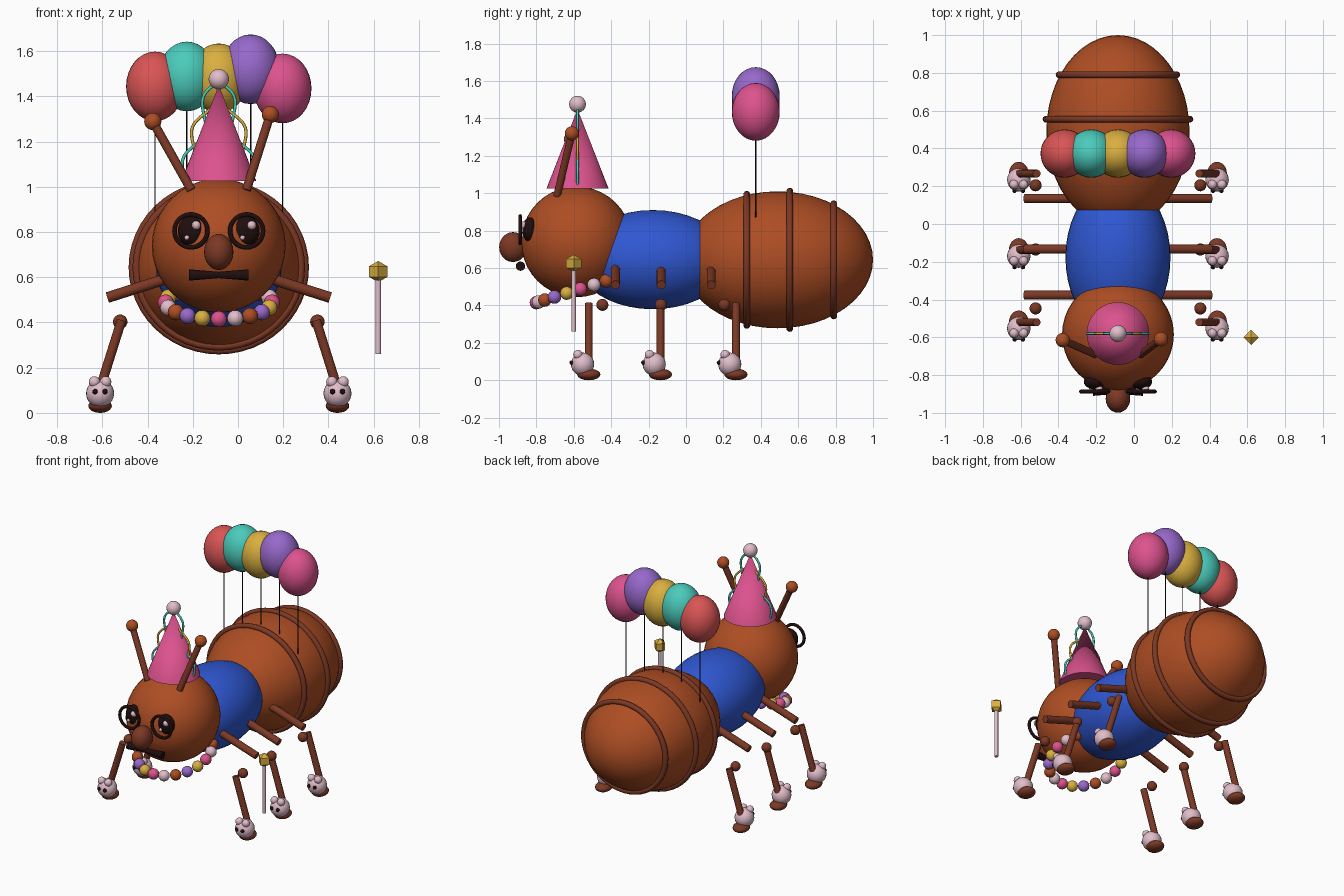
import bpy, math
from mathutils import Vector

if "Cube" in bpy.data.objects:
    bpy.data.objects.remove(bpy.data.objects["Cube"], do_unlink=True)

CX = -0.085  # body centre line


def material(name, rgb):
    m = bpy.data.materials.new(name)
    m.use_nodes = True
    m.diffuse_color = (*rgb, 1)
    m.node_tree.nodes["Principled BSDF"].inputs["Base Color"].default_value = (*rgb, 1)
    return m


brown = material("chestnut brown", (0.42, 0.075, 0.017))
dark_brown = material("dark brown", (0.2, 0.04, 0.018))
blue = material("royal blue", (0.028, 0.095, 0.64))
pink = material("party pink", (0.72, 0.085, 0.27))
pale = material("pale pink", (0.75, 0.51, 0.59))
teal = material("teal", (0.07, 0.6, 0.5))
gold = material("gold", (0.7, 0.43, 0.05))
red = material("coral red", (0.7, 0.09, 0.09))
purple = material("purple", (0.31, 0.14, 0.6))
black = material("near black", (0.014, 0.004, 0.004))


def finish(name, mat, smooth=True):
    ob = bpy.context.object
    ob.name = name
    ob.data.materials.append(mat)
    if smooth:
        bpy.ops.object.shade_smooth_by_angle(angle=math.radians(40))
    return ob


def ball(name, loc, size, mat, seg=24):
    bpy.ops.mesh.primitive_uv_sphere_add(segments=seg, ring_count=seg // 2, radius=1, location=loc)
    ob = bpy.context.object
    ob.scale = size if isinstance(size, tuple) else (size,) * 3
    return finish(name, mat)


def rod(name, a, b, r1, mat, r2=None, seg=16):
    a, b = Vector(a), Vector(b)
    d = b - a
    bpy.ops.mesh.primitive_cone_add(vertices=seg, radius1=r1, radius2=r1 if r2 is None else r2,
                                    depth=d.length, location=(a + b) / 2)
    bpy.context.object.rotation_euler = d.to_track_quat('Z', 'Y').to_euler()
    return finish(name, mat)


def ring(name, loc, major, minor, mat):
    # ring standing upright, facing along y
    bpy.ops.mesh.primitive_torus_add(major_segments=48, minor_segments=10, major_radius=major,
                                     minor_radius=minor, location=loc,
                                     rotation=(math.pi / 2, 0, 0))
    return finish(name, mat)


def strand(name, pts, radius, mat):
    cu = bpy.data.curves.new(name, 'CURVE')
    cu.dimensions = '3D'
    cu.bevel_depth = radius
    cu.bevel_resolution = 2
    cu.use_fill_caps = True
    sp = cu.splines.new('POLY')
    sp.points.add(len(pts) - 1)
    for p, co in zip(sp.points, pts):
        p.co = (*co, 1)
    cu.materials.append(mat)
    ob = bpy.data.objects.new(name, cu)
    bpy.context.collection.objects.link(ob)


# Body
HY, HZ = -0.585, 0.74
ball("head", (CX, HY, HZ), 0.296, brown, 40)
ball("thorax", (CX, -0.177, 0.645), (0.278, 0.41, 0.265), blue, 40)
AY, AZ, AR = 0.49, 0.644, (0.379, 0.51, 0.366)
ball("abdomen", (CX, AY, AZ), AR, brown, 48)

# Bands around the abdomen
for i, y in enumerate((0.325, 0.555, 0.79)):
    k = math.sqrt(1 - ((y - AY) / AR[1]) ** 2)
    band = ring(f"abdomen_band_{i + 1}", (CX, y, AZ), AR[0] * k + 0.005, 0.018, dark_brown)
    band.scale = (1, AR[2] / AR[0], 1)

# Face
ball("nose", (CX, -0.925, 0.712), (0.065, 0.074, 0.08), dark_brown)
for side, s in (("right", -1), ("left", 1)):
    ex = CX + s * 0.123
    ball(f"{side}_eye", (ex, -0.835, 0.805), (0.058, 0.04, 0.066), black)
    ring(f"{side}_eye_ring", (ex, -0.887, 0.805), 0.073, 0.01, black)
    ball(f"{side}_eye_glint", (ex + 0.023, -0.872, 0.83), 0.02, pale, 12)
    ball(f"{side}_eye_small_glint", (ex - 0.018, -0.872, 0.775), 0.011, pale, 12)
    stache = rod(f"{side}_moustache", (CX, -0.885, 0.61), (CX + s * 0.132, -0.885, 0.61),
                 0.014, black, 0.025)

# Antennae
for side, base, tip in (("right", (-0.206, -0.69, 0.985), (-0.377, -0.615, 1.289)),
                        ("left", (0.037, -0.69, 0.985), (0.143, -0.61, 1.32))):
    rod(f"{side}_antenna", base, tip, 0.02, dark_brown)
    ball(f"{side}_antenna_tip", tip, 0.038, brown)

# Party hat
rod("party_hat", (CX, -0.58, 1.025), (CX, -0.58, 1.45), 0.166, pink, 0, 40)
ball("hat_pompom", (CX, -0.58, 1.476), 0.045, pale)

# Twisted streamers hanging down both sides of the hat
for side, s in (("right", -1), ("left", 1)):
    for label, phase, mat in (("teal", 1, teal), ("gold", -1, gold)):
        pts = []
        for i in range(41):
            t = i / 40
            wave = phase * 0.028 * math.sin(3 * math.pi * t)
            pts.append((CX + s * (0.15 * t ** 0.75 + wave), -0.58, 1.46 - 0.42 * t + wave * 0.4))
        strand(f"{side}_{label}_streamer", pts, 0.007, mat)

# Bead necklace, a tilted loop under the head
bead_mats = (pink, pale, brown, purple, gold)
for i in range(20):
    a = 2 * math.pi * i / 20
    ball(f"bead_{i + 1}", (CX + 0.235 * math.sin(a), -0.565 - 0.235 * math.cos(a),
                           0.488 - 0.073 * math.cos(a)), 0.036, bead_mats[i % 5], 16)

# Balloons on strings
for i, (label, mat, z) in enumerate((("red", red, 1.444), ("teal", teal, 1.488),
                                     ("gold", gold, 1.48), ("purple", purple, 1.52),
                                     ("pink", pink, 1.435))):
    x = CX + (i - 2) * 0.141
    ball(f"{label}_balloon", (x, 0.373, z), (0.128, 0.128, 0.154), mat, 32)
    rod(f"{label}_balloon_string", (x, 0.373, 0.87), (x, 0.373, z - 0.14), 0.003, black, seg=8)

# Legs with animal slippers: hip y, knee y, shin y
for row, hip, knee, shin in (("front", -0.377, -0.447, -0.52), ("middle", -0.133, -0.135, -0.137),
                             ("rear", 0.135, 0.205, 0.267)):
    for side, s in (("right", -1), ("left", 1)):
        n = f"{side}_{row}"
        rod(n + "_thigh", (CX + s * 0.1, hip, 0.635), (CX + s * 0.493, hip, 0.51), 0.024, dark_brown)
        ball(n + "_knee", (CX + s * 0.436, knee, 0.403), 0.032, dark_brown)
        rod(n + "_shin", (CX + s * 0.43, shin, 0.41), (CX + s * 0.54, shin, 0.06), 0.021, dark_brown)
        fx, fy = CX + s * 0.525, shin - 0.033
        ball(n + "_sole", (fx, shin, 0.031), (0.052, 0.062, 0.031), dark_brown)
        ball(n + "_slipper", (fx, fy, 0.086), 0.062, pale)
        for e in (-1, 1):
            ball(n + "_slipper_ear", (fx + e * 0.025, fy - 0.025, 0.137), 0.025, pale, 16)
            ball(n + "_slipper_eye", (fx + e * 0.022, fy - 0.058, 0.094), 0.012, black, 12)

# Wand floating beside the body
rod("wand_stick", (0.62, -0.6, 0.26), (0.62, -0.6, 0.6), 0.012, pale)
bpy.ops.mesh.primitive_uv_sphere_add(segments=4, ring_count=2, radius=0.047, location=(0.62, -0.6, 0.625))
finish("wand_gem", gold, smooth=False)
